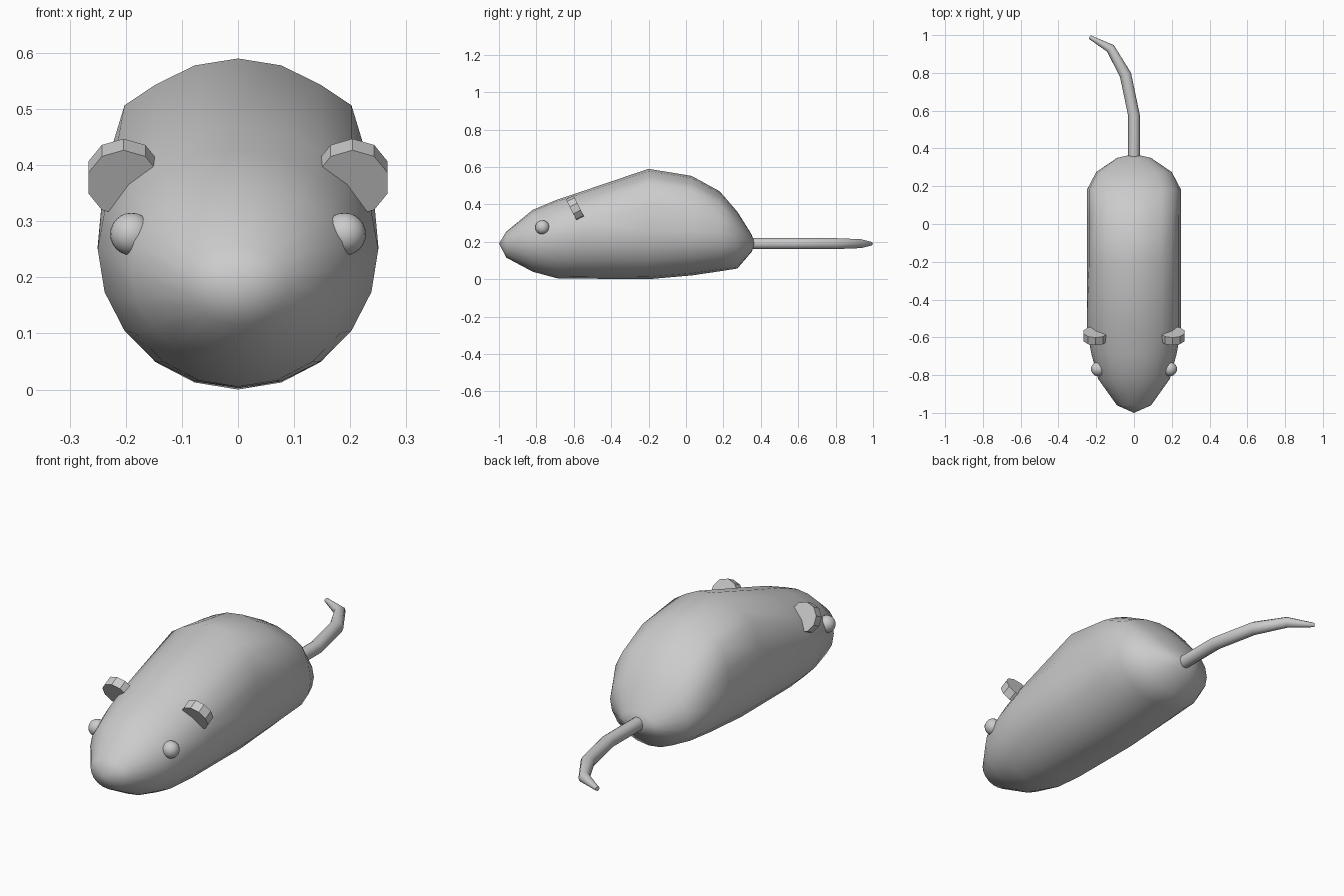
import bpy, bmesh, math
from mathutils import Vector, Matrix

if "Cube" in bpy.data.objects:
    bpy.data.objects.remove(bpy.data.objects["Cube"])


def finish(bm, name, angle=None):
    bmesh.ops.recalc_face_normals(bm, faces=bm.faces)
    mesh = bpy.data.meshes.new(name)
    bm.to_mesh(mesh)
    bm.free()
    ob = bpy.data.objects.new(name, mesh)
    bpy.context.collection.objects.link(ob)
    if angle:
        bpy.ops.object.select_all(action='DESELECT')
        ob.select_set(True)
        bpy.context.view_layer.objects.active = ob
        bpy.ops.object.shade_smooth_by_angle(angle=math.radians(angle))
    return ob


def loft(rings, start, end, name, angle):
    """Skin a list of point rings and close both ends with a fan."""
    bm = bmesh.new()
    loops = [[bm.verts.new(p) for p in r] for r in rings]
    n = len(loops[0])
    for a, b in zip(loops, loops[1:]):
        for i in range(n):
            j = (i + 1) % n
            bm.faces.new((a[i], a[j], b[j], b[i]))
    for ring, tip in ((loops[0], start), (loops[-1], end)):
        v = bm.verts.new(tip)
        for i in range(n):
            bm.faces.new((ring[i], ring[(i + 1) % n], v))
    return finish(bm, name, angle)


# Body: 20-sided sections, with squarer shoulders over the back
SHOULDER = [1, .963, .86, .75, .40, 0]


def section(y, bottom, mid, top, half, square):
    pts = []
    for k in range(20):
        a = k * math.pi / 10
        c = math.cos(a)
        if c > 1e-6:
            i = min(k, 20 - k)
            z = mid + (top - mid) * (c + (SHOULDER[i] - c) * square)
        else:
            z = mid + (mid - bottom) * c
        pts.append((half * math.sin(a), y, z))
    return pts


# y, bottom, widest height, top, half width, shoulder amount
body = [(-.96, .115, .19, .255, .09, 0),
        (-.82, .04, .21, .37, .19, 0),
        (-.69, .005, .235, .425, .225, 0),
        (-.56, .003, .25, .468, .25, 0),
        (-.20, .0, .256, .59, .25, 1),
        (.03, .02, .256, .552, .25, 1),
        (.18, .042, .25, .47, .25, .7),
        (.275, .057, .22, .36, .20, .3),
        (.35, .145, .19, .24, .09, 0)]
loft([section(*s) for s in body], (0, -1, .19), (0, .37, .19), "body", 60)

# Tail: tapering tube that bends to one side
path = [(0, .30, .031), (0, .575, .031), (-.045, .79, .031),
        (-.125, .93, .025), (-.235, .99, .010)]
centres = [Vector((x, y, .19)) for x, y, r in path]
rings = []
for i, c in enumerate(centres):
    t = (centres[min(i + 1, 4)] - centres[max(i - 1, 0)]).normalized()
    side = t.cross(Vector((0, 0, 1)))
    rings.append([c + path[i][2] * (side * math.cos(a) + Vector((0, 0, math.sin(a))))
                  for a in (k * math.pi / 5 for k in range(10))])
loft(rings, centres[0], centres[-1], "tail", 45)

for s, label in ((-1, "left"), (1, "right")):
    # Ear: thick disc leaning forward
    bm = bmesh.new()
    m = (Matrix.Translation((s * .204, -.592, .378))
         @ Matrix.Rotation(math.radians(90 + 27), 4, 'X'))
    bmesh.ops.create_cone(bm, cap_ends=True, segments=10, radius1=.066,
                          radius2=.066, depth=.045, matrix=m)
    finish(bm, label + "_ear", 30)
    # Eye
    bm = bmesh.new()
    bmesh.ops.create_uvsphere(bm, u_segments=20, v_segments=12, radius=.038,
                              matrix=Matrix.Translation((s * .19, -.768, .277)))
    finish(bm, label + "_eye", 60)
